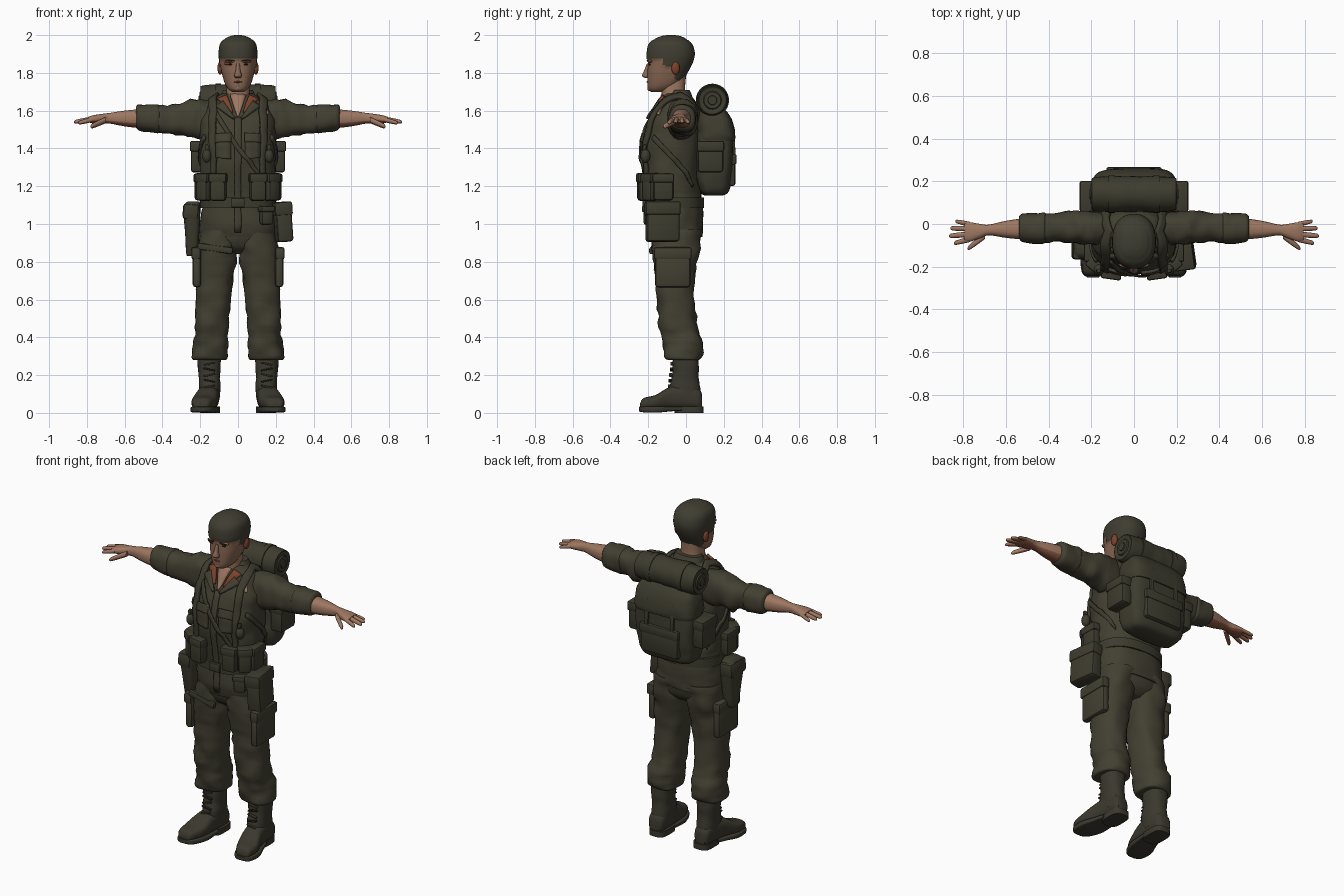
import bpy, bmesh, math
from mathutils import Vector, Euler, Matrix, noise


def material(name, rgb):
    m = bpy.data.materials.new(name)
    m.diffuse_color = (*rgb, 1)
    return m


CLOTH = material("olive cloth", (.055, .050, .031))
GEAR = material("olive webbing", (.048, .045, .028))
BOOT = material("dark boot leather", (.043, .040, .027))
HAIR = material("dark hair", (.050, .047, .031))
SKIN = material("skin", (.34, .185, .12))
FACE = material("weathered face skin", (.25, .135, .085))
PALM = material("ruddy palm skin", (.24, .085, .05))
RUST = material("rust lining", (.20, .055, .025))
DARK = material("near black", (.02, .017, .013))


def finish(name, bm, mats, mirror=False):
    bmesh.ops.recalc_face_normals(bm, faces=bm.faces[:])
    me = bpy.data.meshes.new(name)
    bm.to_mesh(me)
    bm.free()
    ob = bpy.data.objects.new(name, me)
    bpy.context.collection.objects.link(ob)
    for m in mats if isinstance(mats, (list, tuple)) else [mats]:
        me.materials.append(m)
    if mirror:
        ob.modifiers.new("mirror", 'MIRROR').use_axis[0] = True
    return ob


def loft(name, rings, mats, axis='z', p=2.4, n=28, steps=4, fold=0, mirror=False):
    """Smooth skin through rings (position, a0, a1, b0, b1) along one axis."""
    fine = []
    for i in range(len(rings) - 1):
        q = [rings[max(i - 1, 0)], rings[i], rings[i + 1], rings[min(i + 2, len(rings) - 1)]]
        for s in range(steps):
            t = s / steps
            fine.append([b + .5 * t * (c - a + t * (2*a - 5*b + 4*c - d + t * (3*(b - c) + d - a)))
                         for a, b, c, d in zip(*q)])
    fine.append(rings[-1])
    bm = bmesh.new()
    loops = []
    for k, a0, a1, b0, b1 in fine:
        loop = []
        for j in range(n):
            t = 2 * math.pi * j / n
            c, s = (math.copysign(abs(f) ** (2 / p), f) for f in (math.cos(t), math.sin(t)))
            r = 1
            if fold:
                size = max((a1 - a0 + b1 - b0) / 4, .01)
                r += fold / size * noise.noise(Vector((k * 21 + a1 * 3, c * size * 11, s * size * 11)))
            a, b = (a0 + a1) / 2 + c * r * (a1 - a0) / 2, (b0 + b1) / 2 + s * r * (b1 - b0) / 2
            loop.append(bm.verts.new({'z': (a, b, k), 'x': (k, a, b), 'y': (a, k, b)}[axis]))
        loops.append(loop)
    for u, v in zip(loops, loops[1:]):
        for j in range(n):
            bm.faces.new((u[j], u[(j + 1) % n], v[(j + 1) % n], v[j]))
    bm.faces.new(loops[0])
    bm.faces.new(loops[-1])
    return finish(name, bm, mats, mirror)


def box(name, c, size, mat, rot=(0, 0, 0), bevel=.012, mirror=False):
    bm = bmesh.new()
    bmesh.ops.create_cube(bm, size=1, matrix=Matrix.Diagonal((*size, 1)))
    bmesh.ops.bevel(bm, geom=bm.edges[:], offset=min(bevel, min(size) * .45), segments=2,
                    profile=.5, affect='EDGES')
    turn = Euler([math.radians(a) for a in rot]).to_matrix().to_4x4()
    bm.transform(Matrix.Translation(c) @ turn)
    return finish(name, bm, mat, mirror)


def pouch(name, c, size, rot=(0, 0, 0), mirror=False):
    """Rounded bag with an overlapping lid and a closing tab."""
    turn = Euler([math.radians(a) for a in rot]).to_matrix()
    c, (w, d, h) = Vector(c), size
    box(name, c, size, GEAR, rot, .016, mirror)
    box(name + "_lid", c + turn @ Vector((0, 0, h * .34)), (w + .01, d + .01, h * .34), GEAR, rot, .01, mirror)


def ball(name, c, r, mat, mirror=False):
    bm = bmesh.new()
    bmesh.ops.create_uvsphere(bm, u_segments=16, v_segments=10, radius=1,
                              matrix=Matrix.Translation(c) @ Matrix.Diagonal((*r, 1)))
    return finish(name, bm, mat, mirror)


def ribbon(name, pts, across, mat, widths=(.02, .02), thick=.01, lift=.005, mirror=False):
    """Flat band that hugs the jacket."""
    bm = bmesh.new()
    rows, pts, across = [], [Vector(q) for q in pts], Vector(across).normalized()
    total = (len(pts) - 1) * 8
    for i in range(total + 1):
        k = min(i // 8, len(pts) - 2)
        q = pts[k].lerp(pts[k + 1], i / 8 - k)
        w = widths[0] + (widths[1] - widths[0]) * i / total
        rows.append([bm.verts.new(q + across * w * s) for s in (-1, -.33, .33, 1)])
    for u, v in zip(rows, rows[1:]):
        for j in range(3):
            bm.faces.new((u[j], u[j + 1], v[j + 1], v[j]))
    ob = finish(name, bm, mat)
    wrap = ob.modifiers.new("hug", 'SHRINKWRAP')
    wrap.target, wrap.offset, wrap.wrap_mode = torso, lift, 'ABOVE_SURFACE'
    solid = ob.modifiers.new("thickness", 'SOLIDIFY')
    solid.thickness, solid.offset = thick, 0
    if mirror:
        ob.modifiers.new("mirror", 'MIRROR')
    return ob


# jacket and sleeves
torso = loft("jacket", [(z, -w, w, y0, y1) for z, w, y0, y1 in (
    (.93, .20, -.185, .085), (1.0, .205, -.20, .09), (1.12, .188, -.20, .085), (1.22, .19, -.215, .08),
    (1.35, .198, -.232, .075), (1.47, .20, -.222, .075), (1.56, .195, -.19, .07), (1.63, .16, -.15, .06),
    (1.67, .11, -.128, .04), (1.69, .08, -.12, .02))], CLOTH, n=40, fold=.012)
loft("sleeve", [(.12, -.10, .05, 1.45, 1.65), (.20, -.10, .06, 1.455, 1.66), (.27, -.09, .06, 1.465, 1.65),
                (.35, -.085, .055, 1.478, 1.635), (.44, -.08, .045, 1.49, 1.625)], CLOTH, 'x', fold=.016, mirror=True)
loft("rolled_cuff", [(.41, -.07, .04, 1.50, 1.61), (.425, -.09, .055, 1.482, 1.633), (.48, -.09, .05, 1.488, 1.632),
                     (.525, -.088, .045, 1.495, 1.632), (.54, -.07, .03, 1.51, 1.615)], CLOTH, 'x', fold=.009, mirror=True)

# forearm, palm and fingers, undersides ruddy
hand = [loft("forearm_and_palm", [(.50, -.075, .03, 1.505, 1.61), (.60, -.065, .015, 1.517, 1.60),
                                  (.68, -.053, -.003, 1.532, 1.588), (.72, -.066, .0, 1.532, 1.583),
                                  (.77, -.083, .008, 1.533, 1.575), (.795, -.078, .004, 1.54, 1.566)],
             [SKIN, PALM], 'x', mirror=True)]
for nm, a, b, r in (("index", (.77, -.072, 1.553), (.845, -.09, 1.535), .0125),
                    ("middle", (.77, -.048, 1.556), (.868, -.056, 1.54), .013),
                    ("ring", (.77, -.022, 1.556), (.862, -.02, 1.54), .0125),
                    ("little", (.77, -.001, 1.553), (.838, .013, 1.537), .011),
                    ("thumb", (.70, -.055, 1.55), (.78, -.115, 1.515), .016)):
    rings = []
    for t, k in ((0, 1), (.35, 1), (.7, .9), (.92, .75), (1, .3)):
        x, y, z = Vector(a).lerp(Vector(b), t)
        rings.append((x, y - r * k, y + r * k, z - r * k, z + r * k))
    hand.append(loft(nm + "_finger", rings, [SKIN, PALM], 'x', 2, 12, 2, mirror=True))
for ob in hand:
    for f in ob.data.polygons:
        f.material_index = int(f.normal.z < -.35)

# head with hair chosen by height and depth
loft("neck", [(1.60, -.07, .07, -.125, .01), (1.70, -.062, .062, -.13, -.005), (1.78, -.062, .062, -.14, .0)], SKIN)
head = loft("head", [(z, -w, w, y0, y1) for z, w, y0, y1 in (
    (1.70, .032, -.185, -.12), (1.715, .052, -.20, -.07), (1.745, .07, -.204, -.025), (1.80, .086, -.204, .005),
    (1.85, .094, -.202, .03), (1.90, .098, -.204, .042), (1.95, .092, -.195, .03), (1.98, .07, -.165, .0),
    (1.995, .04, -.13, -.03), (2.0, .015, -.10, -.06))], [FACE, HAIR], p=2.3, n=48, steps=6)
for f in head.data.polygons:
    c = f.center
    line = 1.878 if c.y < -.115 else 1.83 if c.y < -.06 else 1.765
    f.material_index = int(c.z > line)
lifted = {v for f in head.data.polygons if f.material_index and f.center.z < 1.97 for v in f.vertices}
for i in lifted:
    v = head.data.vertices[i].co
    v.x *= 1.05
    v.y = -.08 + (v.y + .08) * 1.04
loft("nose", [(1.773, -.014, .014, -.218, -.19), (1.785, -.02, .02, -.233, -.19), (1.81, -.013, .013, -.223, -.19),
              (1.85, -.009, .009, -.207, -.19)], FACE, n=12)
ball("ear", (.095, -.055, 1.825), (.014, .022, .034), RUST, True)
ball("brow", (.04, -.19, 1.862), (.03, .016, .009), FACE, True)
ball("eyebrow", (.04, -.194, 1.864), (.026, .014, .005), DARK, True)
ball("eye", (.038, -.187, 1.845), (.015, .0125, .006), DARK, True)
ball("scar", (-.05, -.176, 1.85), (.024, .02, .010), RUST)
ball("lips", (0, -.195, 1.752), (.026, .014, .006), RUST)
ball("chin", (0, -.185, 1.718), (.028, .02, .016), FACE)

# open collar, lapels, badge and chest pockets
ribbon("open_neck", [(0, -.20, 1.575), (0, -.13, 1.69)], (1, 0, 0), SKIN, (.004, .045), .008)
ribbon("collar_lining", [(.035, -.19, 1.60), (.085, -.12, 1.675)], (1, 0, -.3), RUST, (.008, .028), .014, .008, True)
ribbon("lapel", [(.02, -.21, 1.56), (.10, -.15, 1.64)], (.8, 0, -.6), CLOTH, (.005, .026), .018, .011, True)
loft("collar_back", [(1.65, -.105, .105, -.11, .04), (1.685, -.09, .09, -.09, .03), (1.71, -.078, .078, -.075, .018)], CLOTH)
ribbon("shoulder_badge", [(.165, -.16, 1.59), (.16, -.14, 1.625)], (1, 0, 0), SKIN, (.012, .008), .008, .008)
ribbon("chest_pocket", [(.085, -.25, 1.34), (.085, -.25, 1.47)], (1, 0, 0), CLOTH, (.048, .048), .014, .004, True)
ribbon("pocket_flap", [(.085, -.25, 1.435), (.085, -.24, 1.485)], (1, 0, 0), CLOTH, (.052, .052), .014, .010, True)
ribbon("front_placket", [(0, -.22, .95), (0, -.25, 1.3), (0, -.2, 1.57)], (1, 0, 0), CLOTH, (.018, .018), .01, .003)

# webbing straps
ribbon("shoulder_strap", [(.15, -.25, 1.12), (.15, -.25, 1.4), (.135, -.17, 1.6), (.125, -.03, 1.69), (.13, .09, 1.55)],
       (1, 0, 0), GEAR, (.02, .026), .018, .012, True)
ribbon("diagonal_strap", [(-.12, -.18, 1.59), (0, -.26, 1.40), (.14, -.25, 1.24)], (.6, 0, .6), GEAR, (.012, .012), .01, .012)
ribbon("side_strap", [(.17, -.17, 1.46), (.21, -.08, 1.36), (.20, .08, 1.2)], (0, .5, .8), GEAR, (.013, .013), .012, .008, True)

# belt with pouches, canteen and holster
loft("belt", [(z, -.2, .2, -.216, .096) for z in (1.085, 1.115, 1.14)], GEAR, n=40)
box("belt_buckle", (0, -.22, 1.113), (.07, .02, .05), GEAR, bevel=.006)
pouch("front_pouch", (.105, -.225, 1.195), (.085, .06, .145), (0, 0, 8), True)
pouch("corner_pouch", (.177, -.19, 1.195), (.075, .06, .145), (0, 0, 40), True)
pouch("side_pouch", (.203, -.12, 1.195), (.055, .105, .14), (0, 0, 0), True)
ball("grenade", (.165, -.215, 1.36), (.024, .026, .036), GEAR, True)
box("grenade_cap", (.165, -.22, 1.405), (.02, .02, .03), GEAR, bevel=.005, mirror=True)
pouch("canteen_pouch", (.235, -.125, 1.01), (.085, .175, .21), (0, -4, 8))
pouch("hip_pouch", (.15, -.195, 1.045), (.07, .05, .10), (0, 0, 22))
loft("holster", [(.83, -.268, -.222, -.12, -.06), (.85, -.275, -.215, -.13, -.045), (.95, -.28, -.205, -.15, -.03),
                 (1.05, -.288, -.20, -.165, -.02), (1.10, -.285, -.20, -.16, -.03), (1.12, -.265, -.205, -.14, -.05)], GEAR, p=3.5)
box("holster_flap", (-.25, -.092, 1.065), (.085, .15, .085), GEAR, (0, 4, 0), .018)
box("holster_strap", (-.12, -.172, .87), (.19, .022, .035), GEAR, (0, 8, -8), .008)

# trousers and cargo pockets
loft("trouser_seat", [(.84, -.06, .06, -.11, .03), (.88, -.17, .17, -.16, .065), (.94, -.197, .197, -.18, .08),
                      (1.0, -.19, .19, -.17, .075)], CLOTH, fold=.006)
loft("trouser_leg", [(.97, .0, .20, -.18, .08), (.87, .004, .215, -.18, .072), (.76, .018, .222, -.168, .052),
                     (.62, .036, .224, -.155, .043), (.48, .048, .224, -.146, .058), (.39, .055, .232, -.126, .082),
                     (.32, .052, .246, -.114, .088), (.285, .06, .24, -.105, .08), (.28, .08, .22, -.08, .06)],
     CLOTH, fold=.016, mirror=True)
box("cargo_pocket", (.218, -.07, .755), (.045, .19, .18), CLOTH, (0, 0, 0), .018, True)
box("cargo_flap", (.222, -.07, .845), (.05, .20, .065), CLOTH, (0, 0, 0), .012, True)

# boots
loft("boot_shaft", [(.06, .10, .205, -.08, .08), (.13, .094, .207, -.088, .076), (.20, .095, .208, -.072, .066),
                    (.26, .09, .212, -.07, .068), (.32, .09, .212, -.07, .07)], BOOT, fold=.005, mirror=True)
loft("boot_foot", [(-.243, .165, .225, .02, .05), (-.225, .145, .24, .02, .078), (-.16, .115, .245, .02, .095),
                   (-.09, .104, .222, .02, .135), (0, .10, .207, .02, .15), (.065, .105, .20, .02, .13),
                   (.085, .125, .185, .02, .10)], BOOT, 'y', 2.8, mirror=True)
loft("boot_sole", [(z, .095, .20, -.06, .092) for z in (0, .018, .035)], BOOT, p=3.5, mirror=True)
loft("toe_sole", [(-.25, .165, .22, .008, .032), (-.225, .135, .245, .003, .034), (-.15, .105, .25, .002, .034),
                  (-.08, .10, .225, .008, .034), (-.02, .10, .205, .012, .034)], BOOT, 'y', 6, mirror=True)
for i in range(5):
    box(f"boot_lace_{i + 1}", (.152, -.086 + .003 * i, .14 + .03 * i), (.06, .018, .009), DARK if i % 2 else BOOT,
        (0, 12 * (-1) ** i, 0), .003, True)

# backpack with lid, pockets, straps and bedroll
loft("backpack", [(1.15, -.12, .12, .10, .19), (1.17, -.165, .165, .075, .225), (1.25, -.185, .185, .055, .247),
                  (1.40, -.19, .19, .055, .25), (1.52, -.185, .185, .06, .242), (1.59, -.165, .165, .07, .21),
                  (1.615, -.13, .13, .09, .18)], GEAR, p=4, n=40, fold=.008)
loft("backpack_lid", [(1.44, -.19, .19, .07, .256), (1.47, -.196, .196, .06, .26), (1.54, -.19, .19, .06, .248),
                      (1.60, -.165, .165, .07, .21), (1.625, -.12, .12, .09, .17)], GEAR, p=4, n=40, fold=.006)
pouch("back_pocket", (0, .228, 1.285), (.25, .068, .17))
pouch("pack_side_pocket", (.21, .13, 1.355), (.08, .135, .165), (0, 0, 0), True)
box("pack_strap", (.085, .252, 1.42), (.024, .016, .20), GEAR, (3, 0, 0), .004, True)
loft("bedroll", [(x, .14 - r, .14 + r, 1.655 - r, 1.655 + r) for x, r in (
    (-.196, .066), (-.19, .078), (-.1, .084), (0, .083), (.1, .084), (.19, .078), (.196, .066))], GEAR, 'x', 2, 28, fold=.005)
for r in (.052, .03):
    loft("bedroll_spiral", [(.19, .14 - r, .14 + r, 1.655 - r, 1.655 + r),
                            (.255 - r, .14 - r * .85, .14 + r * .85, 1.655 - r * .85, 1.655 + r * .85)]
         if r > .05 else [(.19, .11, .17, 1.625, 1.685), (.209, .117, .163, 1.632, 1.678)], GEAR, 'x', 2, 20, mirror=True)
loft("bedroll_strap", [(x, .052, .228, 1.567, 1.743) for x in (.09, .105, .12)], GEAR, 'x', 2, 28, mirror=True)

# smooth shading with crisp edges
for ob in bpy.data.objects:
    ob.select_set(ob.type == 'MESH')
bpy.context.view_layer.objects.active = torso
bpy.ops.object.shade_smooth_by_angle(angle=math.radians(42))
